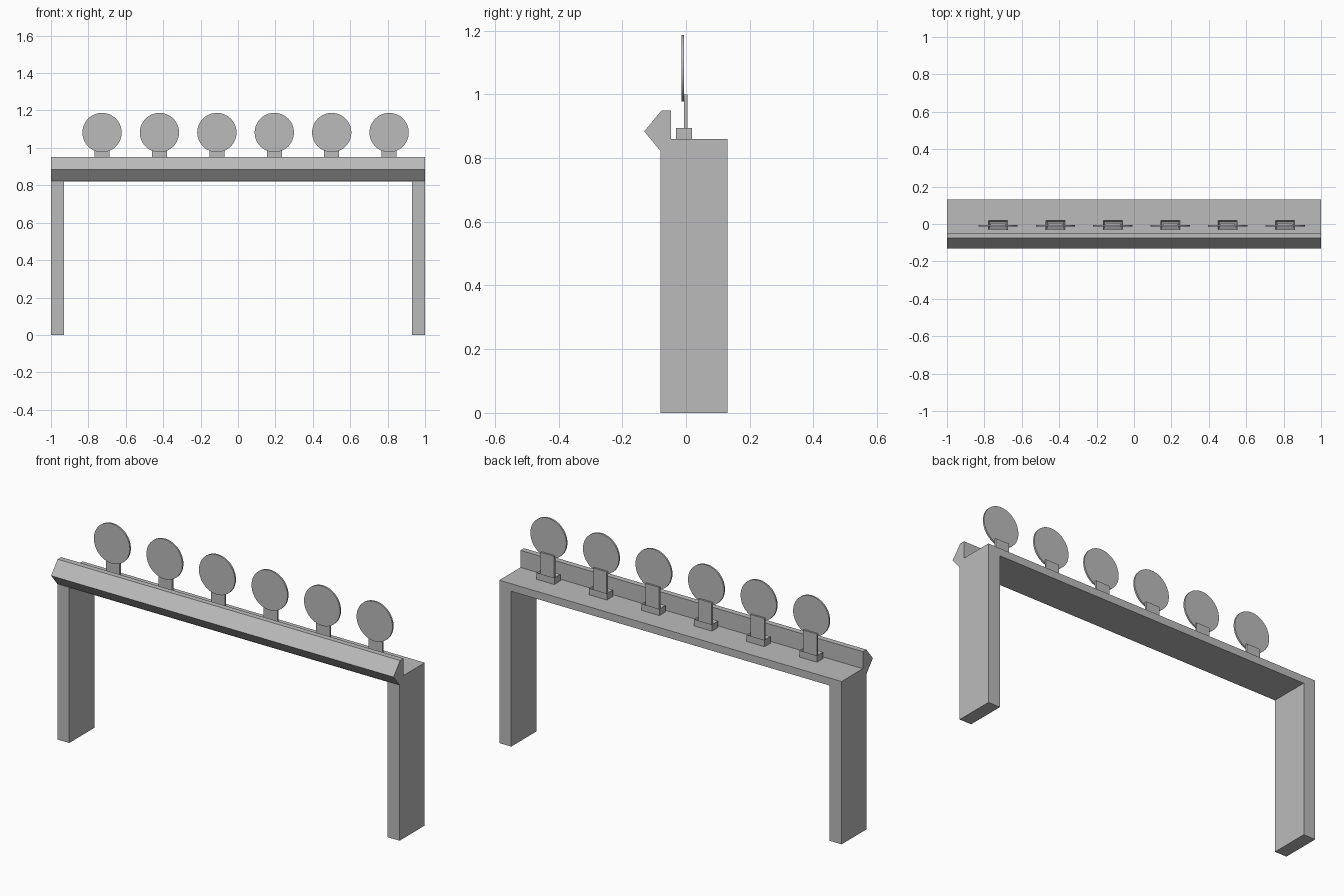
import bpy, bmesh
from math import pi
from mathutils import Matrix

cube = bpy.data.objects.get("Cube")
if cube:
    bpy.data.objects.remove(cube, do_unlink=True)

grey = bpy.data.materials.new("light_grey")
grey.use_nodes = True
grey.diffuse_color = (0.5, 0.5, 0.5, 1)
grey.node_tree.nodes["Principled BSDF"].inputs["Base Color"].default_value = (0.5, 0.5, 0.5, 1)


def finish(name, bm):
    bmesh.ops.recalc_face_normals(bm, faces=bm.faces)
    mesh = bpy.data.meshes.new(name)
    bm.to_mesh(mesh)
    bm.free()
    mesh.materials.append(grey)
    obj = bpy.data.objects.new(name, mesh)
    bpy.context.collection.objects.link(obj)
    return obj


def extrude(name, points, to_3d, direction):
    """Close a flat outline and pull it into a solid."""
    bm = bmesh.new()
    face = bm.faces.new([bm.verts.new(to_3d(*p)) for p in points])
    pulled = bmesh.ops.extrude_face_region(bm, geom=[face])["geom"]
    verts = [v for v in pulled if isinstance(v, bmesh.types.BMVert)]
    bmesh.ops.translate(bm, verts=verts, vec=direction)
    return finish(name, bm)


def box_bm(x, y, z):
    bm = bmesh.new()
    size = [b - a for a, b in (x, y, z)]
    mid = [(a + b) / 2 for a, b in (x, y, z)]
    bmesh.ops.create_cube(bm, size=1, matrix=Matrix.Translation(mid) @ Matrix.Diagonal((*size, 1)))
    return bm


# Portal frame: two legs and the top beam in one outline
outer, inner, top, under = 1.0, 0.93, 0.86, 0.82
frame = [(-outer, 0), (-inner, 0), (-inner, under), (inner, under),
         (inner, 0), (outer, 0), (outer, top), (-outer, top)]
extrude("portal_frame", frame, lambda x, z: (x, -0.08, z), (0, 0.21, 0))

# Pointed rail along the front edge
rail = [(-0.08, 0.822), (-0.131, 0.884), (-0.076, 0.95),
        (-0.047, 0.95), (-0.047, top), (-0.08, top)]
extrude("front_rail", rail, lambda y, z: (-outer, y, z), (2 * outer, 0, 0))

# Six round plates, each on a stem in a hollow base
for i in range(6):
    x = -0.727 + 0.307 * i

    bm = box_bm((x - 0.052, x + 0.052), (-0.031, 0.019), (top, 0.895))
    lid = max(bm.faces, key=lambda f: f.calc_center_median().z)
    bmesh.ops.inset_region(bm, faces=[lid], thickness=0.012)
    bmesh.ops.translate(bm, verts=lid.verts, vec=(0, 0, -0.02))
    finish(f"plate_base_{i + 1}", bm)

    finish(f"plate_stem_{i + 1}",
           box_bm((x - 0.04, x + 0.04), (-0.006, 0.004), (0.87, 1.0)))

    bm = bmesh.new()
    place = Matrix.Translation((x, -0.01, 1.082)) @ Matrix.Rotation(pi / 2, 4, "X")
    bmesh.ops.create_cone(bm, cap_ends=True, segments=48, radius1=0.105,
                          radius2=0.105, depth=0.009, matrix=place)
    disc = finish(f"round_plate_{i + 1}", bm)
    bpy.ops.object.select_all(action="DESELECT")
    disc.select_set(True)
    bpy.context.view_layer.objects.active = disc
    bpy.ops.object.shade_smooth_by_angle()
